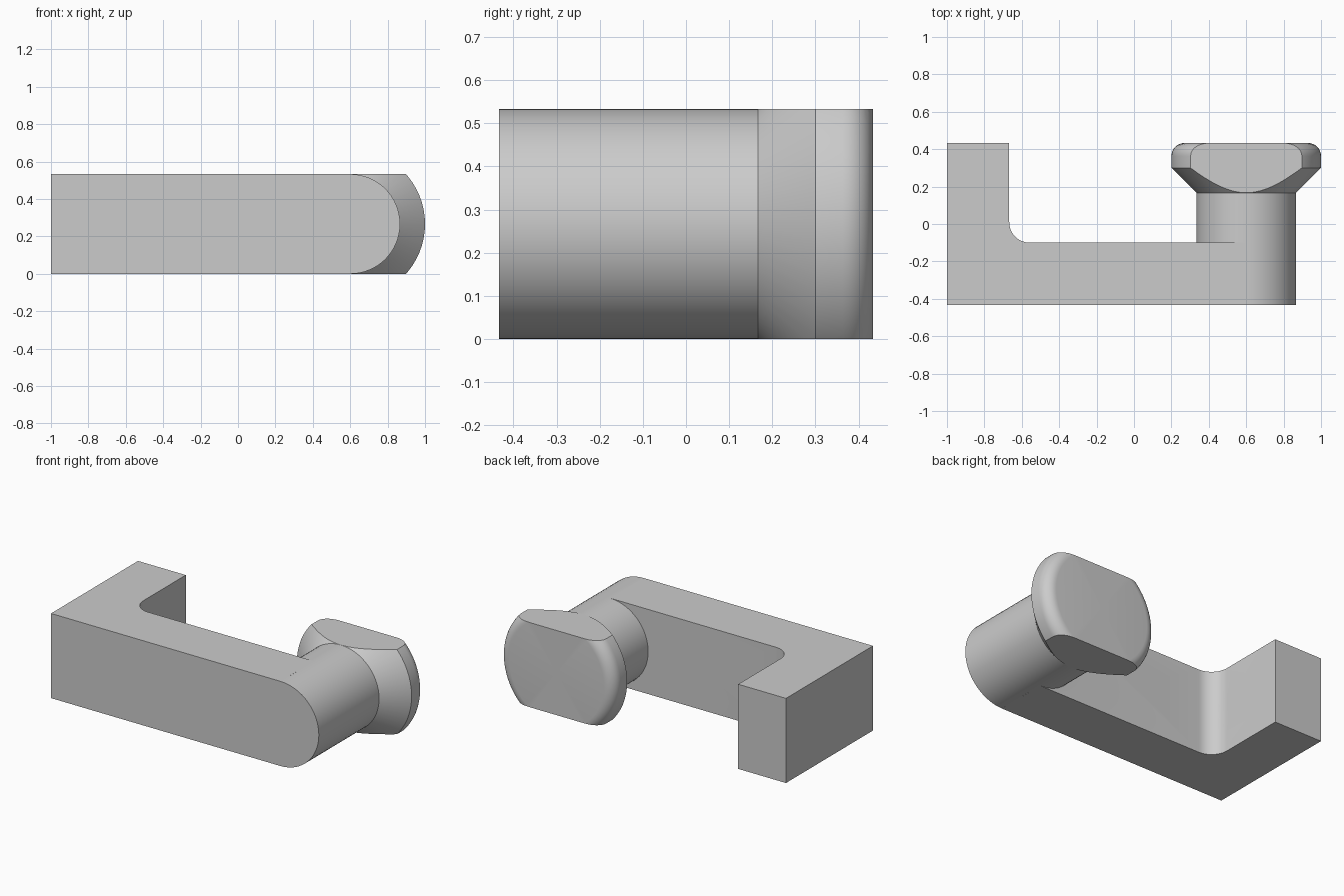
import bpy, bmesh
from math import sin, cos, pi
from mathutils import Matrix, Vector

cube = bpy.data.objects.get("Cube")
if cube:
    bpy.data.objects.remove(cube, do_unlink=True)

H = 0.5333          # overall height
MID = H / 2
BACK, FRONT, ARM_BACK = 0.433, -0.433, -0.1
LEG_IN, PIVOT = -0.667, 0.6

grey = bpy.data.materials.new("plain grey")
grey.use_nodes = True
grey.diffuse_color = (0.6, 0.6, 0.6, 1)
grey.node_tree.nodes["Principled BSDF"].inputs["Base Color"].default_value = (0.6, 0.6, 0.6, 1)


def make_object(name, bm):
    bmesh.ops.recalc_face_normals(bm, faces=bm.faces)
    mesh = bpy.data.meshes.new(name)
    bm.to_mesh(mesh)
    bm.free()
    mesh.materials.append(grey)
    obj = bpy.data.objects.new(name, mesh)
    bpy.context.collection.objects.link(obj)
    return obj


def prism_x(name, radius, sides, x0, x1, y):
    """Regular prism lying along x, with one corner towards +y."""
    bm = bmesh.new()
    bmesh.ops.create_cone(bm, cap_ends=True, segments=sides, radius1=radius,
                          radius2=radius, depth=x1 - x0)
    turn = Matrix.Rotation(pi / 2, 4, 'Y')
    if sides == 6:
        turn = turn @ Matrix.Rotation(pi / 2, 4, 'Z')
    bm.transform(Matrix.Translation(((x0 + x1) / 2, y, MID)) @ turn)
    return make_object(name, bm)


def combine(obj, other, operation):
    mod = obj.modifiers.new(other.name, 'BOOLEAN')
    mod.operation, mod.object, mod.solver = operation, other, 'EXACT'
    bpy.context.view_layer.objects.active = obj
    bpy.ops.object.modifier_apply(modifier=mod.name)
    bpy.data.objects.remove(other, do_unlink=True)


# L-shaped bracket with a filleted inner corner
R = 0.11
fillet = [(LEG_IN + R - R * cos(a), ARM_BACK + R - R * sin(a))
          for a in (pi / 2 * i / 12 for i in range(13))]
outline = [(-1, BACK), (-1, FRONT), (PIVOT, FRONT), (PIVOT, ARM_BACK)]
outline += fillet[::-1] + [(LEG_IN, BACK)]
bm = bmesh.new()
base = bm.faces.new([bm.verts.new((x, y, 0)) for x, y in outline])
top = bmesh.ops.extrude_face_region(bm, geom=[base])["geom"]
bmesh.ops.translate(bm, vec=(0, 0, H),
                    verts=[v for v in top if isinstance(v, bmesh.types.BMVert)])
bracket = make_object("hook_bracket", bm)

# Turned post with a flared, rounded head
P, HEAD, ROUND = MID - 0.0002, 0.4, 0.07
profile = [(0, FRONT), (P, FRONT), (P, 0.167), (HEAD, 0.3)]
profile += [(HEAD - ROUND + ROUND * cos(a), BACK - ROUND + ROUND * sin(a))
            for a in (pi / 2 * i / 8 for i in range(9))]
profile.append((0, BACK))
bm = bmesh.new()
verts = [bm.verts.new((r, y, 0)) for r, y in profile]
edges = [bm.edges.new(pair) for pair in zip(verts, verts[1:])]
bmesh.ops.spin(bm, geom=verts + edges, axis=(0, 1, 0), cent=(0, 0, 0),
               angle=2 * pi, steps=64)
bmesh.ops.remove_doubles(bm, verts=bm.verts, dist=0.00005)
# Flats on the top and bottom of the head
for side in (1, -1):
    cut = bmesh.ops.bisect_plane(bm, geom=bm.verts[:] + bm.edges[:] + bm.faces[:],
                                 plane_co=(0, 0, side * MID), plane_no=(0, 0, side),
                                 clear_outer=True)["geom_cut"]
    bmesh.ops.holes_fill(bm, edges=[e for e in cut if isinstance(e, bmesh.types.BMEdge)])
bm.transform(Matrix.Translation(Vector((PIVOT, 0, MID))))
post = make_object("knob_post", bm)

# Nut recess and bolt hole through the leg
HOLE_Y = 0.058
combine(bracket, prism_x("nut_recess", 0.228, 6, LEG_IN - 0.045, -0.333, HOLE_Y), 'DIFFERENCE')
combine(bracket, prism_x("bolt_hole", 0.108, 48, -1.1, -0.5, HOLE_Y), 'DIFFERENCE')
combine(bracket, post, 'UNION')

bpy.ops.object.select_all(action='DESELECT')
bracket.select_set(True)
bpy.context.view_layer.objects.active = bracket
bpy.ops.object.shade_smooth_by_angle(angle=pi / 7)
